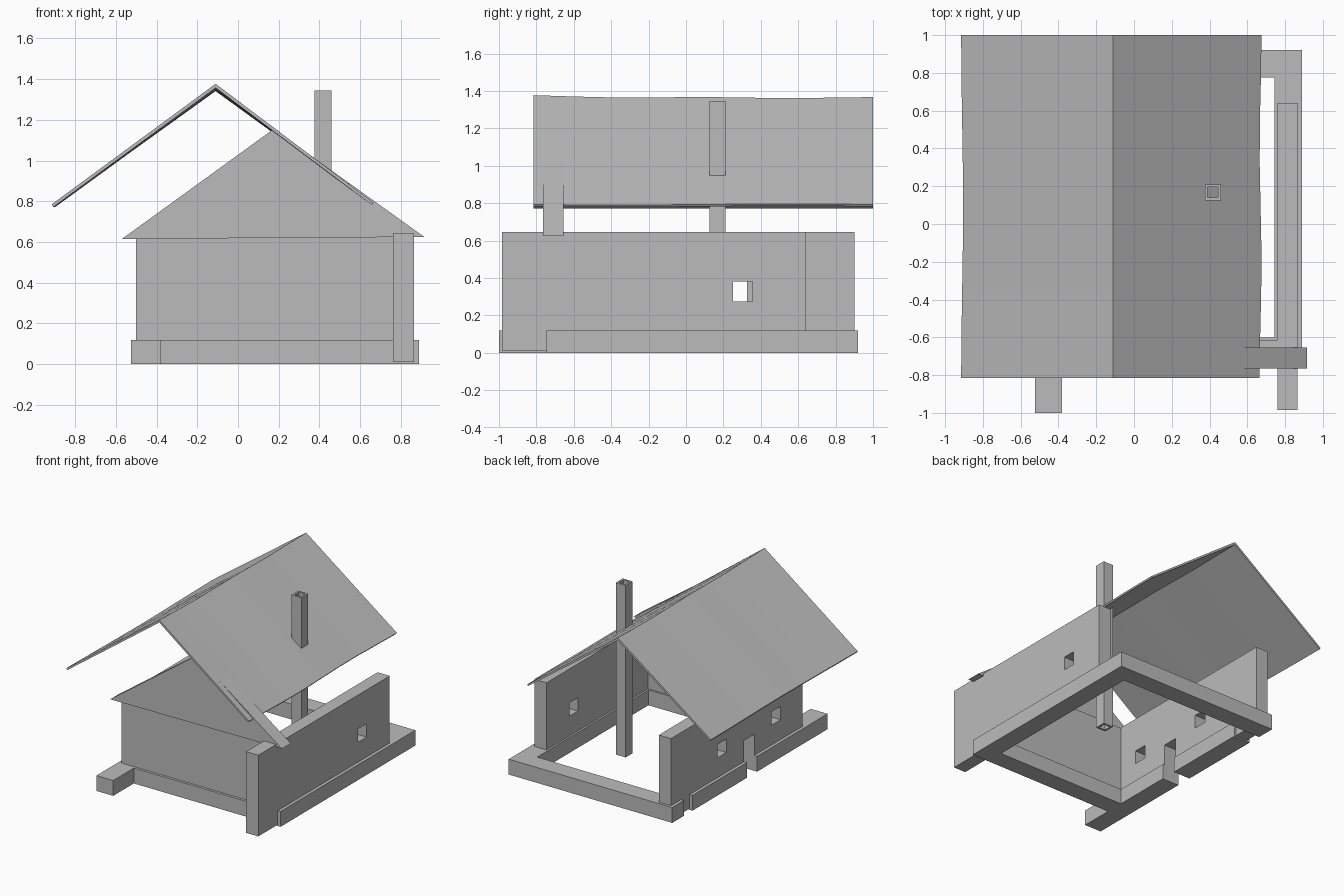
import bpy, bmesh, math

if "Cube" in bpy.data.objects:
    bpy.data.objects.remove(bpy.data.objects["Cube"])

grey = bpy.data.materials.new("plain_grey")
grey.diffuse_color = (0.5, 0.5, 0.5, 1)
grey.use_nodes = True
grey.node_tree.nodes["Principled BSDF"].inputs["Base Color"].default_value = grey.diffuse_color


def finish(name, bm):
    bmesh.ops.recalc_face_normals(bm, faces=bm.faces)
    me = bpy.data.meshes.new(name)
    bm.to_mesh(me)
    bm.free()
    me.materials.append(grey)
    ob = bpy.data.objects.new(name, me)
    bpy.context.collection.objects.link(ob)
    return ob


def box(name, x, y, z):
    """Box from (min, max) ranges."""
    bm = bmesh.new()
    bmesh.ops.create_cube(bm, size=1)
    for v in bm.verts:
        v.co = [r[0] if c < 0 else r[1] for c, r in zip(v.co, (x, y, z))]
    return finish(name, bm)


def cut(ob, *ranges):
    """Cut a box-shaped opening, then drop the cutter."""
    cutter = box("cutter", *ranges)
    cutter.hide_render = True
    mod = ob.modifiers.new("opening", 'BOOLEAN')
    mod.object, mod.operation, mod.solver = cutter, 'DIFFERENCE', 'EXACT'
    bpy.context.view_layer.update()
    dg = bpy.context.evaluated_depsgraph_get()
    me = bpy.data.meshes.new_from_object(ob.evaluated_get(dg))
    ob.modifiers.clear()
    ob.data = me
    bpy.data.objects.remove(cutter)


# Foundation beams, each lapping past the next at the corners
base = (0, 0.12)
door_y = (-0.13, -0.005)
box("foundation_left_front", (-0.525, -0.38), (-1, door_y[0]), base)
box("foundation_left_back", (-0.525, -0.38), (door_y[1], 0.67), base)
box("foundation_front", (-0.38, 0.745), (-0.745, -0.6), base)
box("foundation_right", (0.745, 0.89), (-0.745, 0.92), base)
box("foundation_back", (-0.525, 0.745), (0.775, 0.92), base)

# Walls with window and door openings
left = box("left_wall", (-0.5, -0.395), (-0.725, 0.9), (0.01, 0.645))
right = box("right_wall", (0.76, 0.865), (-0.985, 0.64), (0.01, 0.645))
box("front_wall", (-0.395, 0.76), (-0.725, -0.615), (0.01, 0.64))
window_z = (0.275, 0.38)
cut(right, (0.6, 1), (0.25, 0.355), window_z)
for y in (0.215, -0.455):
    cut(left, (-0.6, -0.3), (y, y + 0.11), window_z)
cut(left, (-0.6, -0.3), door_y, (-0.1, 0.285))

# Triangular gable
bm = bmesh.new()
tri = bm.faces.new([bm.verts.new((x, -0.765, z)) for x, z in
                    ((-0.57, 0.615), (0.915, 0.625), (0.175, 1.155))])
ext = bmesh.ops.extrude_face_region(bm, geom=[tri])["geom"]
bmesh.ops.translate(bm, vec=(0, 0.11, 0),
                    verts=[v for v in ext if isinstance(v, bmesh.types.BMVert)])
finish("gable", bm)

# Thin, slightly sagging roof: chevron profile swept along y
bm = bmesh.new()
rings = []
steps = 8
for i in range(steps + 1):
    t = i / steps
    sag = 0.006 * math.sin(2 * math.pi * t)
    ridge = 1.365 + 0.01 * (1 - t) ** 4 + 0.003 * math.cos(4 * math.pi * t) - 0.003
    lx = -0.91 + 0.005 * math.cos(2 * math.pi * t) * -1
    rx = 0.67 + 0.005 * math.cos(3 * math.pi * t) * -1
    prof = ((lx, 0.785), (-0.11, ridge + 0.002), (rx, 0.793 - sag / 2),
            (rx - 0.008, 0.782 - sag / 2), (-0.11, ridge - 0.018), (lx + 0.008, 0.772))
    rings.append([bm.verts.new((x, -0.815 + 1.815 * t, z)) for x, z in prof])
for a, b in zip(rings, rings[1:]):
    for k in range(6):
        bm.faces.new((a[k], a[(k + 1) % 6], b[(k + 1) % 6], b[k]))
for r in (rings[0], rings[-1]):
    bm.faces.new((r[0], r[1], r[4], r[5]))
    bm.faces.new((r[1], r[2], r[3], r[4]))
finish("roof", bm)

# Hollow chimney standing on the ground
chimney = box("chimney", (0.375, 0.46), (0.125, 0.21), (0, 1.345))
cut(chimney, (0.39, 0.445), (0.14, 0.195), (-0.1, 1.5))
